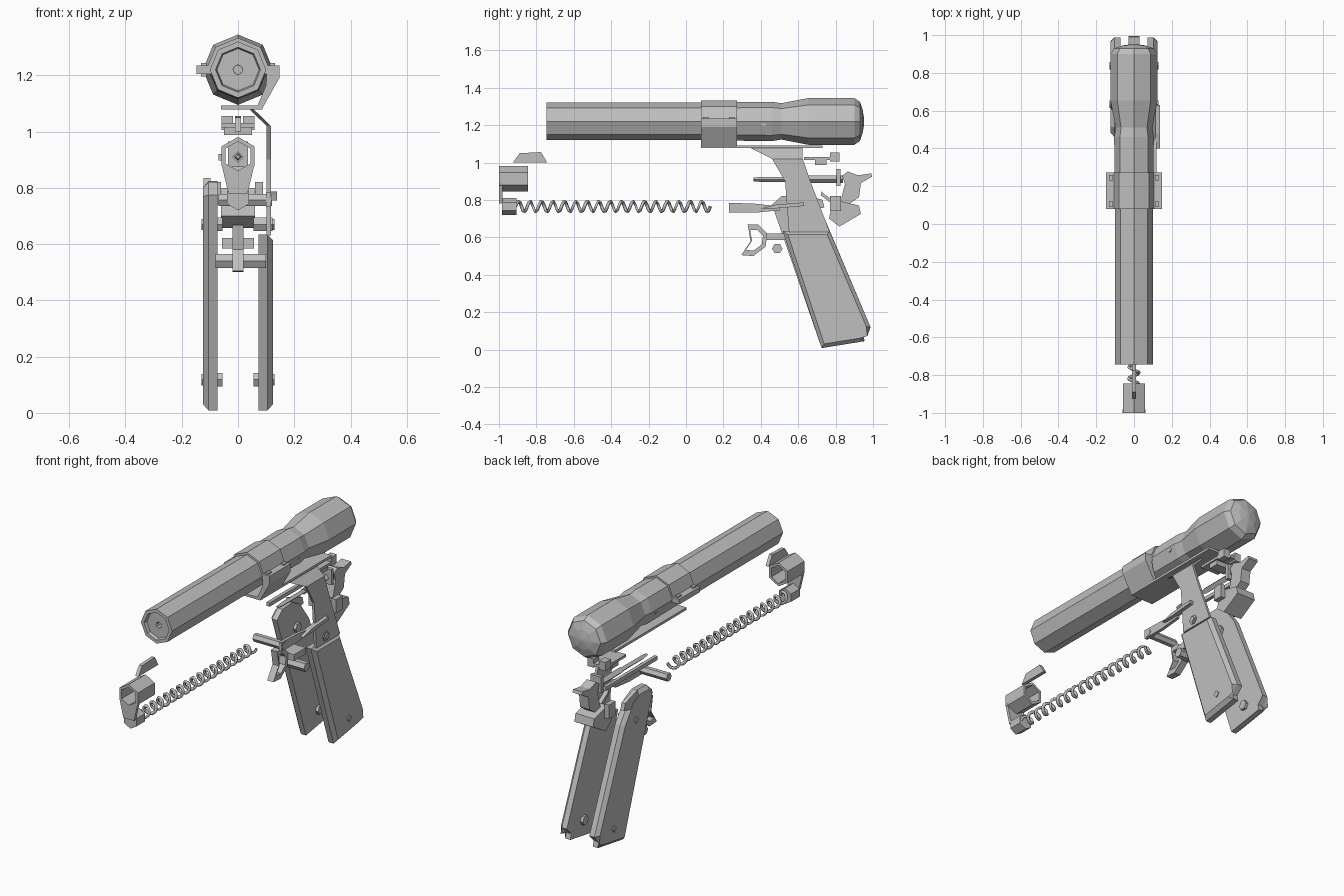
import bpy, bmesh, math
from mathutils import Vector

cube = bpy.data.objects.get("Cube")
if cube:
    bpy.data.objects.remove(cube)

grey = bpy.data.materials.new("steel_grey")
grey.use_nodes = True
grey.diffuse_color = (0.52, 0.52, 0.52, 1)
grey.node_tree.nodes["Principled BSDF"].inputs["Base Color"].default_value = (0.52, 0.52, 0.52, 1)


def finish(name, bm):
    bmesh.ops.recalc_face_normals(bm, faces=bm.faces)
    mesh = bpy.data.meshes.new(name)
    bm.to_mesh(mesh)
    bm.free()
    mesh.materials.append(grey)
    obj = bpy.data.objects.new(name, mesh)
    bpy.context.collection.objects.link(obj)
    return obj


def prism(name, pts, a, b, axis="x", bevel=0):
    """Extrude an outline from a to b; the rim at b may be chamfered."""
    place = (lambda p, t: (t, p[0], p[1])) if axis == "x" else (lambda p, t: (p[0], t, p[1]))
    bm = bmesh.new()
    near = [bm.verts.new(place(p, a)) for p in pts]
    far = [bm.verts.new(place(p, b)) for p in pts]
    bm.faces.new(near)
    cap = bm.faces.new(far)
    for i in range(len(pts)):
        j = (i + 1) % len(pts)
        bm.faces.new((near[i], near[j], far[j], far[i]))
    if bevel:
        bmesh.ops.bevel(bm, geom=list(cap.edges), offset=bevel, segments=1, affect="EDGES")
    return finish(name, bm)


def box(name, x, y, z):
    return prism(name, [(y[0], z[0]), (y[1], z[0]), (y[1], z[1]), (y[0], z[1])], *x)


def frame(name, pts, a, b, scale):
    """Extrude an outline with a scaled copy of it cut out of the middle."""
    mid = sum((Vector(p) for p in pts), Vector((0, 0))) / len(pts)
    hole = [mid + (Vector(p) - mid) * scale for p in pts]
    bm = bmesh.new()
    loops = [[bm.verts.new((x, p[0], p[1])) for p in ring]
             for ring, x in ((pts, a), (pts, b), (hole, b), (hole, a))]
    for k in range(4):
        for i in range(len(pts)):
            j = (i + 1) % len(pts)
            p, q = loops[k], loops[(k + 1) % 4]
            bm.faces.new((p[i], p[j], q[j], q[i]))
    return finish(name, bm)


def lathe(name, profile, z, x=0.0, sides=8, closed=False):
    """Turn a (y, radius) profile about an axis running along y."""
    bm = bmesh.new()
    rings = []
    for y, r in profile:
        ring = []
        for i in range(sides):
            a = math.pi / 2 + math.tau * i / sides
            ring.append(bm.verts.new((x + r * math.cos(a), y, z + r * math.sin(a))))
        rings.append(ring)
    pairs = list(zip(rings, rings[1:]))
    if closed:
        pairs.append((rings[-1], rings[0]))
    else:
        bm.faces.new(rings[0])
        bm.faces.new(rings[-1])
    for p, q in pairs:
        for i in range(sides):
            j = (i + 1) % sides
            bm.faces.new((p[i], p[j], q[j], q[i]))
    return finish(name, bm)


def pin(name, x0, x1, y, z, r, sides=6):
    """A rod lying across the model."""
    pts = [(y + r * math.cos(math.tau * i / sides), z + r * math.sin(math.tau * i / sides))
           for i in range(sides)]
    return prism(name, pts, x0, x1)


# Octagonal tube with recessed muzzle, swollen rear and domed end
AXIS = 1.22
lathe("main_tube", [(-0.45, 0.016), (-0.725, 0.017), (-0.725, 0.075), (-0.745, 0.08),
                    (-0.745, 0.1), (-0.56, 0.1), (0.08, 0.1), (0.27, 0.103), (0.46, 0.105),
                    (0.51, 0.097), (0.655, 0.125), (0.9, 0.125), (0.93, 0.105),
                    (0.945, 0.06), (0.953, 0.01)], AXIS)
for side in (-1, 1):
    pin("tube_side_screw", side * 0.07, side * 0.1, 0.415, 1.21, 0.016)

# Clamp: upper half shell, bolted tabs and side leg
shell = [(r * math.cos(a * math.pi / 4), AXIS + r * math.sin(a * math.pi / 4))
         for r, order in ((0.113, range(5)), (0.098, range(4, -1, -1))) for a in order]
prism("clamp_shell", shell, 0.08, 0.272, axis="y")
for side in (-1, 1):
    box("clamp_tab", sorted((side * 0.095, side * 0.147)), (0.08, 0.272), (1.205, 1.235))
    for y in (0.105, 0.245):
        lug = box("clamp_bolt", sorted((side * 0.112, side * 0.132)), (y - 0.014, y + 0.014), (1.195, 1.243))
prism("clamp_leg", [(0.147, 1.235), (0.147, 1.19), (0.085, 1.08), (0.068, 1.09),
                    (0.1, 1.165), (0.102, 1.235)], 0.08, 0.272, axis="y")
box("mounting_plate", (-0.06, 0.087), (0.08, 0.73), (1.078, 1.092))

# Bent sheet arm joining the plate to the grip
sections = [(1.08, 0.055, 0.34, 0.624), (1.02, 0.117, 0.46, 0.624),
            (0.9, 0.117, 0.53, 0.665), (0.63, 0.117, 0.55, 0.768)]
bm = bmesh.new()
rows = []
for z, x, y0, y1 in sections:
    rows.append([bm.verts.new(p) for p in ((x, y0, z), (x, y1, z), (x - 0.015, y1, z), (x - 0.015, y0, z))])
for p, q in zip(rows, rows[1:]):
    for i in range(4):
        j = (i + 1) % 4
        bm.faces.new((p[i], p[j], q[j], q[i]))
bm.faces.new(rows[0])
bm.faces.new(rows[-1])
finish("grip_arm", bm)

# Grip panels with screw bushings
foot = [(0.725, 0.008), (0.955, 0.045), (0.947, 0.078), (0.987, 0.12)]
prism("left_grip_panel", foot + [(0.768, 0.635), (0.517, 0.635)], 0.072, 0.124, bevel=0.02)
prism("right_grip_panel", foot + [(0.75, 0.68), (0.67, 0.79), (0.6, 0.825), (0.51, 0.82), (0.46, 0.775)],
      -0.072, -0.124, bevel=0.02)
for side in (-1, 1):
    for y, z in ((0.635, 0.67), (0.838, 0.118)):
        pin("grip_bushing", side * 0.055, side * 0.122, y, z, 0.028)
        pin("grip_screw", side * 0.12, side * 0.129, y, z, 0.02, 4)

# Trigger with its bow and cross pin
frame("trigger_shoe", [(0.33, 0.668), (0.385, 0.67), (0.435, 0.62), (0.425, 0.55),
                       (0.36, 0.5), (0.295, 0.505), (0.345, 0.58)], -0.02, 0.02, 0.65)
box("trigger_stirrup", (-0.057, 0.057), (0.43, 0.54), (0.585, 0.622))
pin("trigger_pin", -0.08, 0.1, 0.488, 0.54, 0.028)

# Slide stop: cross pin, lever and thumb shelf
pin("stop_pin", -0.07, 0.12, 0.255, 0.757, 0.024)
prism("stop_lever", [(0.23, 0.785), (0.37, 0.78), (0.5, 0.765), (0.5, 0.745), (0.37, 0.732), (0.23, 0.732)],
      0.1, 0.118)
prism("stop_shelf", [(0.4, 0.755), (0.48, 0.775), (0.63, 0.787), (0.63, 0.768), (0.48, 0.755)], 0.105, 0.138)

# Recoil spring and its plug
LENGTH, TURNS, STEPS = 1.04, 17, 12
curve = bpy.data.curves.new("recoil_spring", "CURVE")
curve.dimensions = "3D"
curve.bevel_depth = 0.009
curve.bevel_resolution = 0
curve.use_fill_caps = True
coil = curve.splines.new("POLY")
coil.points.add(TURNS * STEPS)
for i, point in enumerate(coil.points):
    a = math.tau * i / STEPS
    point.co = (0.027 * math.cos(a), -0.91 + LENGTH * i / (TURNS * STEPS), 0.765 + 0.027 * math.sin(a), 1)
curve.materials.append(grey)
bpy.context.collection.objects.link(bpy.data.objects.new("recoil_spring", curve))
lathe("spring_plug", [(-0.985, 0.045), (-0.905, 0.045)], 0.765, sides=6)

# Front bushing sleeve with a tongue down to the plug
lathe("bushing_sleeve", [(-1.0, 0.068), (-0.845, 0.068), (-0.845, 0.052), (-1.0, 0.052)],
      0.913, sides=6, closed=True)
prism("bushing_tongue", [(-0.06, 0.89), (-0.034, 0.78), (0.034, 0.78), (0.06, 0.89), (0, 0.85)],
      -1.0, -0.982, axis="y")

# Sights
prism("front_sight", [(-0.925, 1.0), (-0.89, 1.05), (-0.775, 1.056), (-0.742, 1.0)], -0.01, 0.01)
box("rear_sight_base", (-0.058, 0.058), (0.63, 0.82), (1.015, 1.03))
box("rear_sight_foot", (-0.05, 0.05), (0.69, 0.75), (0.988, 1.015))
for side in (-1, 1):
    box("rear_sight_post", sorted((side * 0.018, side * 0.058)), (0.77, 0.82), (1.005, 1.055))

# Firing pin, extractor and stop plate
lathe("firing_pin", [(0.36, 0.008), (0.4, 0.014), (0.6, 0.014), (0.6, 0.02), (0.84, 0.02)], 0.91, sides=4)
box("firing_pin_plate", (-0.035, 0.035), (0.805, 0.825), (0.875, 0.965))
box("extractor", (-0.07, -0.05), (0.36, 0.83), (0.898, 0.92))

# Hammer, strut and rear grip safety
prism("hammer", [(0.865, 0.952), (0.92, 0.932), (0.99, 0.942), (0.995, 0.925), (0.935, 0.89),
                 (0.925, 0.815), (0.875, 0.78), (0.825, 0.79), (0.85, 0.885), (0.835, 0.93)], -0.03, 0.03)
prism("hammer_strut", [(0.725, 0.845), (0.74, 0.83), (0.835, 0.765), (0.82, 0.75), (0.72, 0.825)], -0.012, 0.012)
prism("grip_safety", [(0.78, 0.78), (0.8, 0.8), (0.86, 0.785), (0.925, 0.77), (0.935, 0.725),
                      (0.82, 0.658), (0.765, 0.7)], -0.06, 0.06)
for side in (-1, 1):
    box("safety_ear", sorted((side * 0.06, side * 0.088)), (0.77, 0.83), (0.74, 0.82))
prism("thumb_safety", [(0.6, 0.79), (0.62, 0.835), (0.73, 0.8), (0.74, 0.76), (0.66, 0.745)], -0.098, -0.122)
